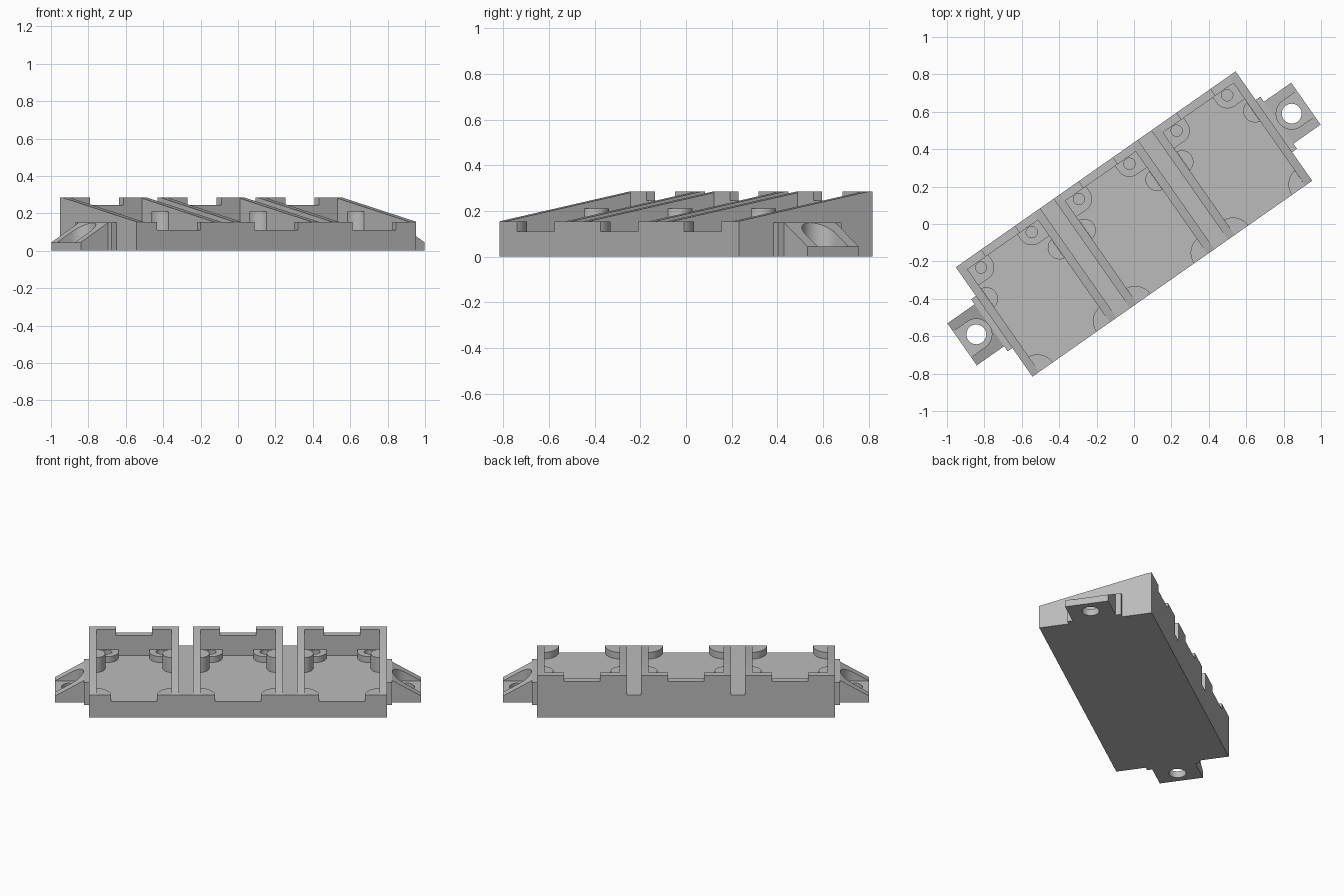
import bpy, bmesh, math
from mathutils import Matrix

if "Cube" in bpy.data.objects:
    bpy.data.objects.remove(bpy.data.objects["Cube"], do_unlink=True)

grey = bpy.data.materials.new("plain_grey")
grey.use_nodes = True
grey.diffuse_color = (0.5, 0.5, 0.5, 1)
grey.node_tree.nodes["Principled BSDF"].inputs["Base Color"].default_value = (0.5, 0.5, 0.5, 1)

TURN = Matrix.Rotation(math.radians(35), 4, 'Z')   # the whole tray sits at an angle
HALF, BACK, BAY, WALL = 0.913, 0.357, 0.275, 0.045
FLOOR, LOW, HIGH = 0.11, 0.155, 0.285
parts = []


def prism(name, outline, lo, hi, axis):
    """Extrude a 2D outline between lo and hi along the x, y or z axis."""
    place = {'x': lambda a, b, t: (t, a, b),
             'y': lambda a, b, t: (a, t, b),
             'z': lambda a, b, t: (a, b, t)}[axis]
    bm = bmesh.new()
    rings = [[bm.verts.new(place(a, b, t)) for a, b in outline] for t in (lo, hi)]
    for ring in rings:
        bm.faces.new(ring)
    n = len(outline)
    for i in range(n):
        j = (i + 1) % n
        bm.faces.new((rings[0][i], rings[0][j], rings[1][j], rings[1][i]))
    bmesh.ops.recalc_face_normals(bm, faces=bm.faces)
    bm.transform(TURN)
    mesh = bpy.data.meshes.new(name)
    bm.to_mesh(mesh)
    bm.free()
    mesh.materials.append(grey)
    obj = bpy.data.objects.new(name, mesh)
    bpy.context.collection.objects.link(obj)
    parts.append(obj)
    return obj


def box(name, x0, x1, y0, y1, z0, z1):
    return prism(name, [(x0, y0), (x1, y0), (x1, y1), (x0, y1)], z0, z1, 'z')


def arc(cx, cy, r, start, end, steps=16):
    angles = [math.radians(start + (end - start) * i / steps) for i in range(steps + 1)]
    return [(cx + r * math.cos(a), cy + r * math.sin(a)) for a in angles]


def circle(cx, cy, r):
    return arc(cx, cy, r, 0, 360, 32)[:-1]


def cut(obj, cutter):
    """Subtract the cutter from the object and discard it."""
    cutter.hide_render = True
    mod = obj.modifiers.new("cut", 'BOOLEAN')
    mod.operation, mod.solver, mod.object = 'DIFFERENCE', 'EXACT', cutter
    graph = bpy.context.evaluated_depsgraph_get()
    mesh = bpy.data.meshes.new_from_object(obj.evaluated_get(graph))
    obj.modifiers.clear()
    obj.data = mesh
    parts.remove(cutter)
    bpy.data.objects.remove(cutter, do_unlink=True)


# Solid base slab and the raised strips between the bays
box("base", -HALF, HALF, -BACK, BACK, 0, FLOOR)
for side in (-1, 1):
    mid = side * (HALF - 2 * BAY + BAY) / 2
    box("channel_floor", mid - 0.0445, mid + 0.0445, -BACK, BACK, FLOOR, LOW)

# Three bays, each with sloped side walls, a notched back wall and corner posts
inner = BACK - WALL
for centre in (-HALF + BAY, 0, HALF - BAY):
    w = BAY - WALL
    prism("back_wall", [(centre + a, z) for a, z in
                        ((-w, FLOOR), (w, FLOOR), (w, HIGH), (0.11, HIGH), (0.11, 0.245),
                         (-0.11, 0.245), (-0.11, HIGH), (-w, HIGH))], inner, BACK, 'y')
    for s in (-1, 1):
        def to_bay(points):
            # distance in from the bay's end becomes a position along the tray
            return [(centre + s * (BAY - d), y) for d, y in points]

        ends = sorted((centre + s * BAY, centre + s * w))
        prism("side_wall", [(-BACK, FLOOR), (BACK, FLOOR), (BACK, HIGH),
                            (BACK - 0.022, HIGH), (-BACK, LOW)], *ends, 'x')
        prism("front_post", to_bay([(WALL, -BACK)] + arc(0.033, -BACK, 0.1, 0, 83)),
              FLOOR, LOW, 'z')
        prism("side_post", to_bay(arc(WALL - 0.008, 0.125, 0.062, -82, 82)),
              FLOOR, 0.21, 'z')
        post = prism("screw_post", to_bay([(WALL, inner), (WALL, 0.208)]
                                          + arc(0.11, 0.278, 0.07, -90, 0)
                                          + [(0.18, inner)]), FLOOR, 0.15, 'z')
        cut(post, prism("hole_cutter", to_bay(circle(0.11, 0.278, 0.03)), 0.09, 0.2, 'z'))

# Mounting tabs at both ends: flange, sloped lug, open slot and bolt hole
for s in (-1, 1):
    box("tab_flange", *sorted((s * HALF, s * 0.944)), -0.17, 0.17, 0, 0.15)
    tab = prism("mounting_tab", [(s * 0.944, 0), (s * 1.122, 0), (s * 1.122, 0.045),
                                 (s * 0.944, 0.15)], -0.137, 0.137, 'y')
    slot = arc(1.029, 0, 0.083, 90, 270) + [(1.3, -0.083), (1.3, 0.083)]
    cut(tab, prism("slot_cutter", [(s * x, y) for x, y in slot], 0.044, 0.4, 'z'))
    cut(tab, prism("bolt_cutter", circle(s * 1.029, 0, 0.053), -0.1, 0.4, 'z'))

# Smooth the round posts while keeping edges sharp
bpy.ops.object.select_all(action='DESELECT')
for obj in parts:
    obj.select_set(True)
bpy.context.view_layer.objects.active = parts[0]
bpy.ops.object.shade_smooth_by_angle(angle=math.radians(30))
